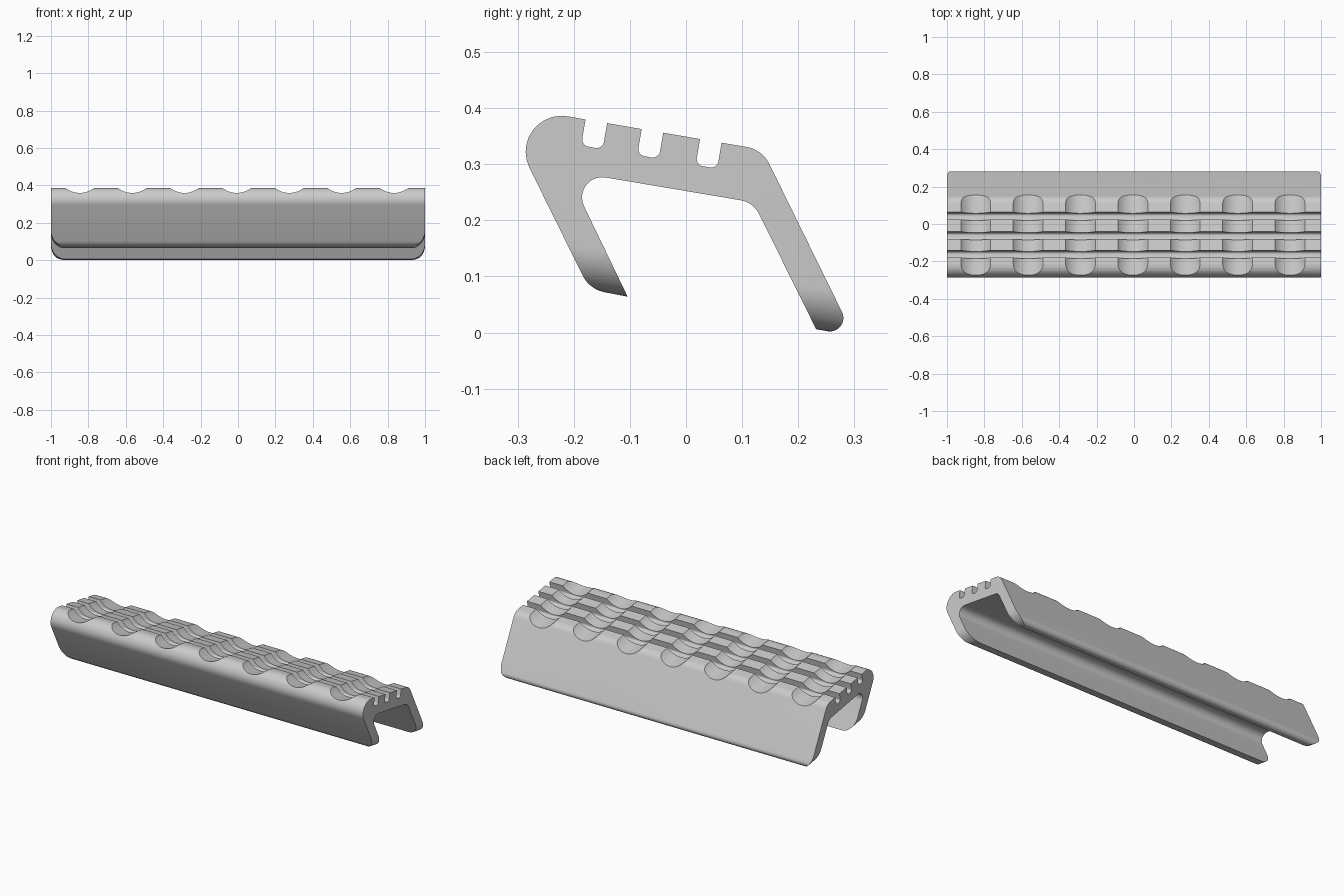
import bpy
import bmesh
import math
from mathutils import Vector, Matrix

if "Cube" in bpy.data.objects:
    bpy.data.objects.remove(bpy.data.objects["Cube"], do_unlink=True)

grey = bpy.data.materials.new("light grey")
grey.use_nodes = True
grey.diffuse_color = (0.6, 0.6, 0.6, 1)
grey.node_tree.nodes["Principled BSDF"].inputs["Base Color"].default_value = (0.6, 0.6, 0.6, 1)

SLOPE = math.radians(-9.7)
ALONG = Vector((math.cos(SLOPE), math.sin(SLOPE)))    # down the sloping top, in (y, z)
NORMAL = Vector((-ALONG.y, ALONG.x))
TOP = Vector((-0.18, 0.38))                           # a point on the top surface


def rounded(corners, steps=10):
    """Outline through (a, b, radius) corners, each filleted by its radius."""
    out = []
    for i, (a, b, r) in enumerate(corners):
        p = Vector((a, b))
        if r == 0:
            out.append(p)
            continue
        d0 = (Vector(corners[i - 1][:2]) - p).normalized()
        d1 = (Vector(corners[(i + 1) % len(corners)][:2]) - p).normalized()
        half = d0.angle(d1) / 2
        centre = p + (d0 + d1).normalized() * (r / math.sin(half))
        start = p + d0 * (r / math.tan(half)) - centre
        end = p + d1 * (r / math.tan(half)) - centre
        sweep = math.atan2(start.cross(end), start.dot(end))
        out += [centre + Matrix.Rotation(sweep * k / steps, 2) @ start
                for k in range(steps + 1)]
    return out


def prism(name, loops, sweep):
    """Object made of closed 3D outlines extruded by the sweep vector."""
    bm = bmesh.new()
    for loop in loops:
        face = bm.faces.new([bm.verts.new(p) for p in loop])
        new = bmesh.ops.extrude_face_region(bm, geom=[face])["geom"]
        bmesh.ops.translate(bm, vec=sweep,
                            verts=[v for v in new if isinstance(v, bmesh.types.BMVert)])
    # the starting face stays as the near cap
    bmesh.ops.recalc_face_normals(bm, faces=bm.faces)
    mesh = bpy.data.meshes.new(name)
    bm.to_mesh(mesh)
    bm.free()
    mesh.materials.append(grey)
    obj = bpy.data.objects.new(name, mesh)
    bpy.context.collection.objects.link(obj)
    return obj


def groove(y):
    """Round-bottomed slot in the top, starting at y."""
    start = TOP + ALONG * ((y - TOP.x) / ALONG.x)
    spots = [(0, 0, 0), (0, -0.047, 0.013), (0.039, -0.047, 0.013), (0.039, 0, 0)]
    return [(*(start + ALONG * u + NORMAL * v), r) for u, v, r in spots]


# Clip cross-section: front leg, grooved top, back leg
profile = [(-0.104, 0.064, 0), (-0.172, 0.077, 0.055), (-0.335, 0.407, 0.064)]
for groove_y in (-0.179, -0.079, 0.025):
    profile += groove(groove_y)
profile += [(0.136, 0.326, 0.055), (0.299, -0.006, 0.024), (0.232, 0.006, 0),
            (0.120, 0.232, 0.045), (-0.212, 0.288, 0.036)]
body = prism("grip_body", [[(-1, p.x, p.y) for p in rounded(profile)]], Vector((2, 0, 0)))


def slanted(x, origin, v):
    q = origin + NORMAL * v
    return Vector((x, q.x, q.y))


sweep_dir = Vector((0, ALONG.x, ALONG.y))

# Row of shallow scallops running down the top
RADIUS, DEPTH = 0.107, 0.036
origin = TOP - ALONG * 0.3
scallops = [[slanted(-0.006 + 0.28 * i + RADIUS * math.sin(t), origin,
                     RADIUS - DEPTH + RADIUS * math.cos(t))
             for t in (math.tau * k / 64 for k in range(64))] for i in range(-3, 4)]
cutters = [prism("scallop_cutter", scallops, sweep_dir * 0.8)]

# Rounded end corners on both leg tips
R = 0.075
for name, y, z in (("front_tip_cutter", -0.104, 0.064), ("back_tip_cutter", 0.232, 0.006)):
    tip = Vector((y, z)) - ALONG * 0.12
    loops = []
    for side in (-1, 1):
        arc = [(1 - R + R * math.cos(t), R - R * math.sin(t))
               for t in (math.pi / 2 * k / 12 for k in range(13))]
        outline = [(1.02, R)] + arc + [(1 - R, -0.02), (1.02, -0.02)]
        loops.append([slanted(side * x, tip, v) for x, v in outline])
    cutters.append(prism(name, loops, sweep_dir * 0.22))

bpy.context.view_layer.objects.active = body
for cutter in cutters:
    cutter.hide_render = True
    mod = body.modifiers.new(cutter.name, "BOOLEAN")
    mod.operation = "DIFFERENCE"
    mod.solver = "EXACT"
    mod.object = cutter
    bpy.ops.object.modifier_apply(modifier=mod.name)
    bpy.data.objects.remove(cutter, do_unlink=True)

bpy.ops.object.select_all(action="DESELECT")
body.select_set(True)
bpy.ops.object.shade_smooth_by_angle(angle=math.radians(30))
